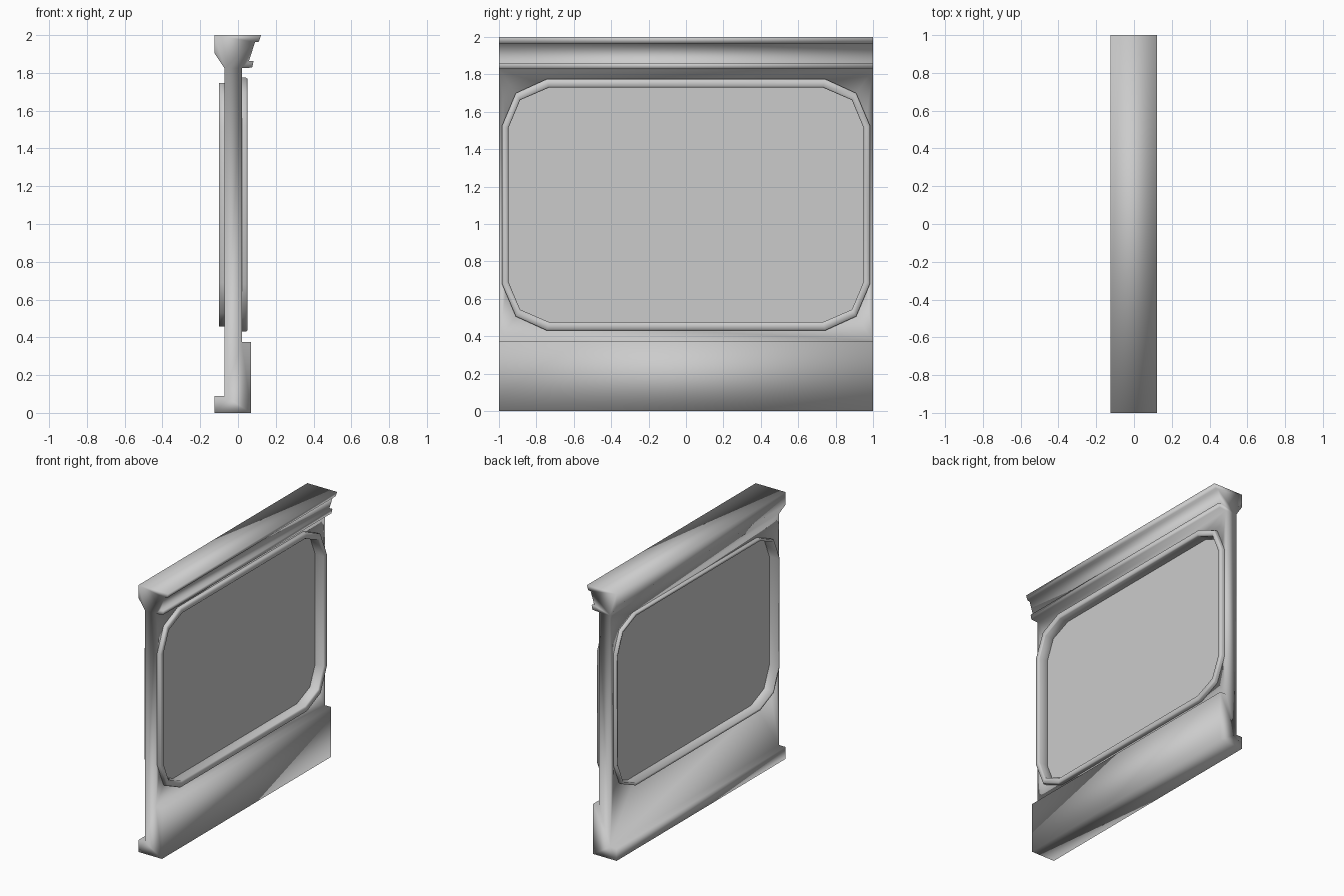
import bpy, bmesh

if "Cube" in bpy.data.objects:
    bpy.data.objects.remove(bpy.data.objects["Cube"])

MID_Z = 1.1025


def make_object(name, bm, smooth=True):
    bmesh.ops.recalc_face_normals(bm, faces=bm.faces)
    mesh = bpy.data.meshes.new(name)
    bm.to_mesh(mesh)
    bm.free()
    for p in mesh.polygons:
        p.use_smooth = smooth
    obj = bpy.data.objects.new(name, mesh)
    bpy.context.collection.objects.link(obj)
    return obj


def outline(t):
    """Window outline (y, z); t=0 is the outer rim, t=1 the inner rim."""
    outer = [(0.985, 0.42), (0.91, 0.597), (0.745, 0.672)]
    inner = [(0.950, 0.41), (0.887, 0.560), (0.732, 0.627)]
    q = [(a[0] + (b[0] - a[0]) * t, a[1] + (b[1] - a[1]) * t)
         for a, b in zip(outer, inner)]
    half = q + [(-y, z) for y, z in reversed(q)]
    loop = half + [(-y, -z) for y, z in half]
    return [(y, z + MID_Z) for y, z in loop]


def ring(bm, x, t):
    return [bm.verts.new((x, y, z)) for y, z in outline(t)]


def bridge(bm, a, b):
    n = len(a)
    for i in range(n):
        j = (i + 1) % n
        bm.faces.new((a[i], a[j], b[j], b[i]))


# Wall: skirting, panel and cornice as one profile swept along y
profile = [(-0.125, 0), (0.07, 0), (0.07, 0.375), (0.02, 0.375),
           (0.02, 1.825), (0.075, 1.828), (0.082, 1.862), (0.058, 1.862),
           (0.09, 1.963), (0.11, 1.965), (0.122, 2.0), (-0.125, 2.0),
           (-0.125, 1.905), (-0.072, 1.825), (-0.072, 0.09), (-0.125, 0.09)]
bm = bmesh.new()
ends = [[bm.verts.new((x, y, z)) for x, z in profile] for y in (-1, 1)]
bridge(bm, *ends)
for e in ends:
    bm.faces.new(e)
wall = make_object("wall", bm)

# Window opening cut through the wall
bm = bmesh.new()
ends = [ring(bm, x, 0.85) for x in (-0.3, 0.3)]
bridge(bm, *ends)
for e in ends:
    bm.faces.new(e)
cutter = make_object("opening_cutter", bm)
cutter.hide_render = True
mod = wall.modifiers.new("opening", 'BOOLEAN')
mod.operation = 'DIFFERENCE'
mod.solver = 'EXACT'
mod.object = cutter
bpy.context.view_layer.objects.active = wall
bpy.ops.object.modifier_apply(modifier=mod.name)
bpy.data.objects.remove(cutter)

# Window frame: closed section swept around the outline
section = [(0.018, 0.0), (0.042, 0.0), (0.05, 0.12), (0.05, 0.85),
           (0.042, 1.0), (-0.1, 1.0), (-0.1, 0.62), (-0.07, 0.62)]
bm = bmesh.new()
rings = [ring(bm, x, t) for x, t in section]
for a, b in zip(rings, rings[1:]):
    bridge(bm, a, b)
make_object("window_frame", bm)

# Glass pane
bm = bmesh.new()
bm.faces.new(ring(bm, -0.025, 1.0))
make_object("window_glass", bm, smooth=False)
